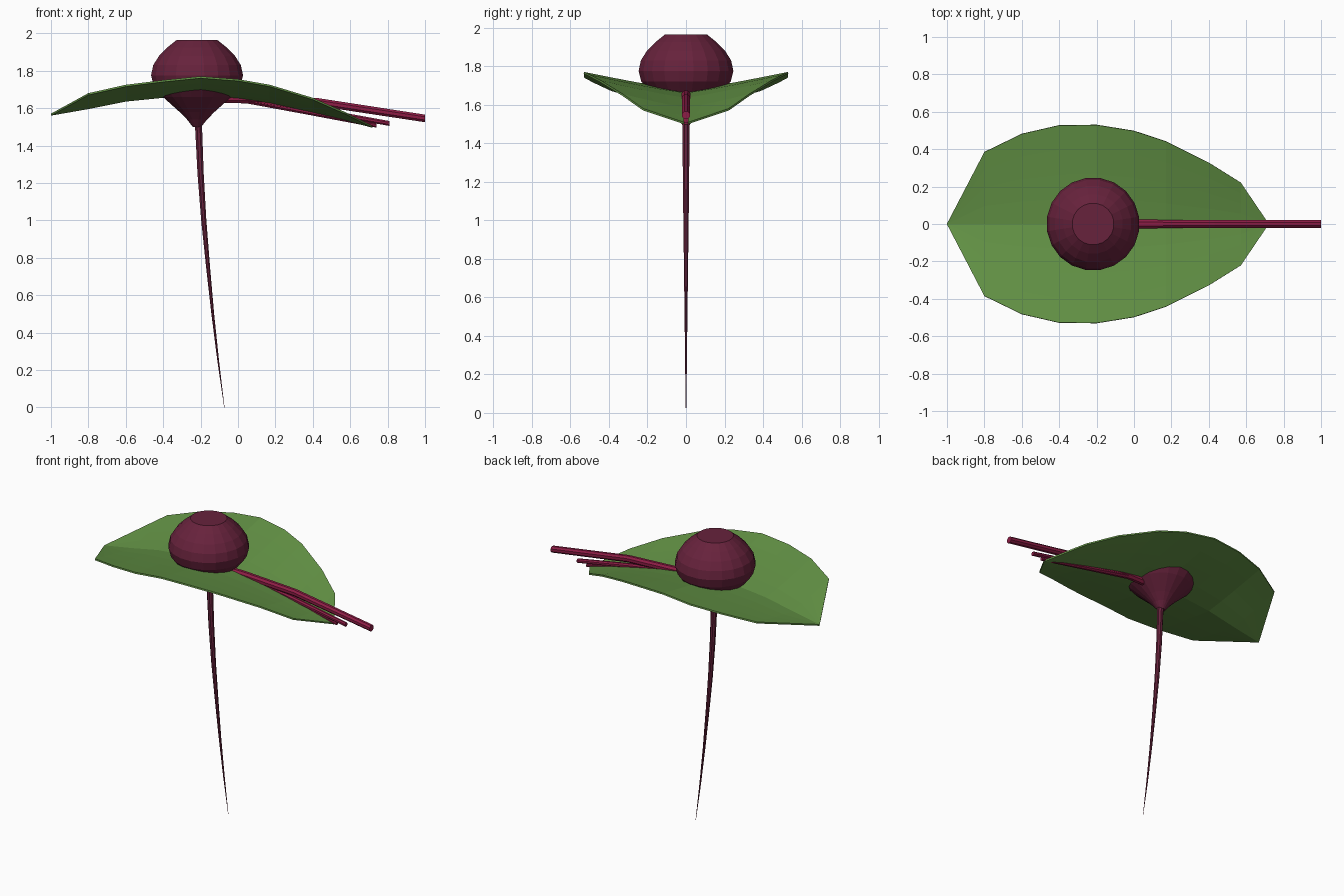
import bpy, bmesh, math
from mathutils import Vector

if "Cube" in bpy.data.objects:
    bpy.data.objects.remove(bpy.data.objects["Cube"])


def material(name, rgb):
    m = bpy.data.materials.new(name)
    m.diffuse_color = (*rgb, 1)
    m.use_nodes = True
    m.node_tree.nodes["Principled BSDF"].inputs["Base Color"].default_value = m.diffuse_color
    return m


PURPLE = material("beet purple", (0.135, 0.016, 0.045))
RED = material("stalk red", (0.27, 0.012, 0.06))
GREEN = material("leaf green", (0.125, 0.29, 0.06))


def finish(bm, name, mat):
    bmesh.ops.recalc_face_normals(bm, faces=bm.faces)
    me = bpy.data.meshes.new(name)
    bm.to_mesh(me)
    bm.free()
    me.materials.append(mat)
    ob = bpy.data.objects.new(name, me)
    bpy.context.collection.objects.link(ob)
    return ob


def tube(name, path, sides, mat, upright):
    """Rings of (x, z, radius) along the y = 0 plane, flat or upright, capped."""
    bm = bmesh.new()
    rings = []
    for x, z, r in path:
        ring = []
        for i in range(sides):
            a = math.tau * (i + 0.5) / sides
            c, s = r * math.cos(a), r * math.sin(a)
            ring.append(bm.verts.new((x, c, z + s) if upright else (x + c, s, z)))
        rings.append(ring)
    for a, b in zip(rings, rings[1:]):
        for i in range(sides):
            j = (i + 1) % sides
            bm.faces.new((a[i], a[j], b[j], b[i]))
    bm.faces.new(rings[0])
    bm.faces.new(rings[-1])
    return finish(bm, name, mat)


# Round bulb with a flat top
tube("bulb", [(-0.219, z, r) for z, r in (
    (1.963, 0.112), (1.925, 0.160), (1.88, 0.205), (1.83, 0.237), (1.775, 0.249),
    (1.72, 0.235), (1.66, 0.185), (1.62, 0.140), (1.58, 0.095), (1.54, 0.055),
    (1.50, 0.023))], 20, PURPLE, False)

# Long bent tap root
tube("tap_root", [
    (-0.213, 1.53, 0.024), (-0.210, 1.48, 0.020), (-0.200, 1.25, 0.018),
    (-0.183, 1.0, 0.015), (-0.160, 0.75, 0.0115), (-0.135, 0.5, 0.008),
    (-0.106, 0.25, 0.005), (-0.073, 0.0, 0.001)], 8, PURPLE, False)

# Stalks fanning out of the bulb, one above another
for name, path in {
    "upper_stalk": [(-0.1, 1.65, 0.026), (0.05, 1.65, 0.025),
                    (0.43, 1.632, 0.023), (1.0, 1.545, 0.022)],
    "middle_stalk": [(-0.1, 1.65, 0.022), (0.05, 1.646, 0.021),
                     (0.40, 1.59, 0.017), (0.81, 1.518, 0.014)],
    "lower_stalk": [(-0.1, 1.65, 0.02), (0.05, 1.643, 0.02),
                    (0.35, 1.585, 0.017), (0.74, 1.507, 0.012)],
}.items():
    tube(name, path, 8, RED, True)

# Leaf: stations of (x, half width, midrib z, edge z), folded into a shallow V
stations = [
    (-1.0, 0.0, 1.565, 1.565), (-0.8, 0.385, 1.60, 1.675), (-0.6, 0.482, 1.64, 1.72),
    (-0.4, 0.528, 1.66, 1.745), (-0.2, 0.53, 1.67, 1.765), (0.0, 0.498, 1.655, 1.75),
    (0.17, 0.442, 1.63, 1.72), (0.4, 0.328, 1.58, 1.65), (0.57, 0.222, 1.54, 1.575),
    (0.72, 0.0, 1.50, 1.50)]
N = 4
bm = bmesh.new()
rows = []
for x, w, zm, ze in stations:
    row = []
    for k in range(-N, N + 1):
        t = k / N
        row.append(bm.verts.new((x, w * t, zm + (ze - zm) * abs(t) ** 1.15)))
    rows.append(row)
for a, b in zip(rows, rows[1:]):
    for k in range(2 * N):
        bm.faces.new((a[k], b[k], b[k + 1], a[k + 1]))
bmesh.ops.remove_doubles(bm, verts=bm.verts, dist=1e-5)
leaf = finish(bm, "leaf", GREEN)
solid = leaf.modifiers.new("thickness", 'SOLIDIFY')
solid.thickness = 0.01
solid.offset = 0
